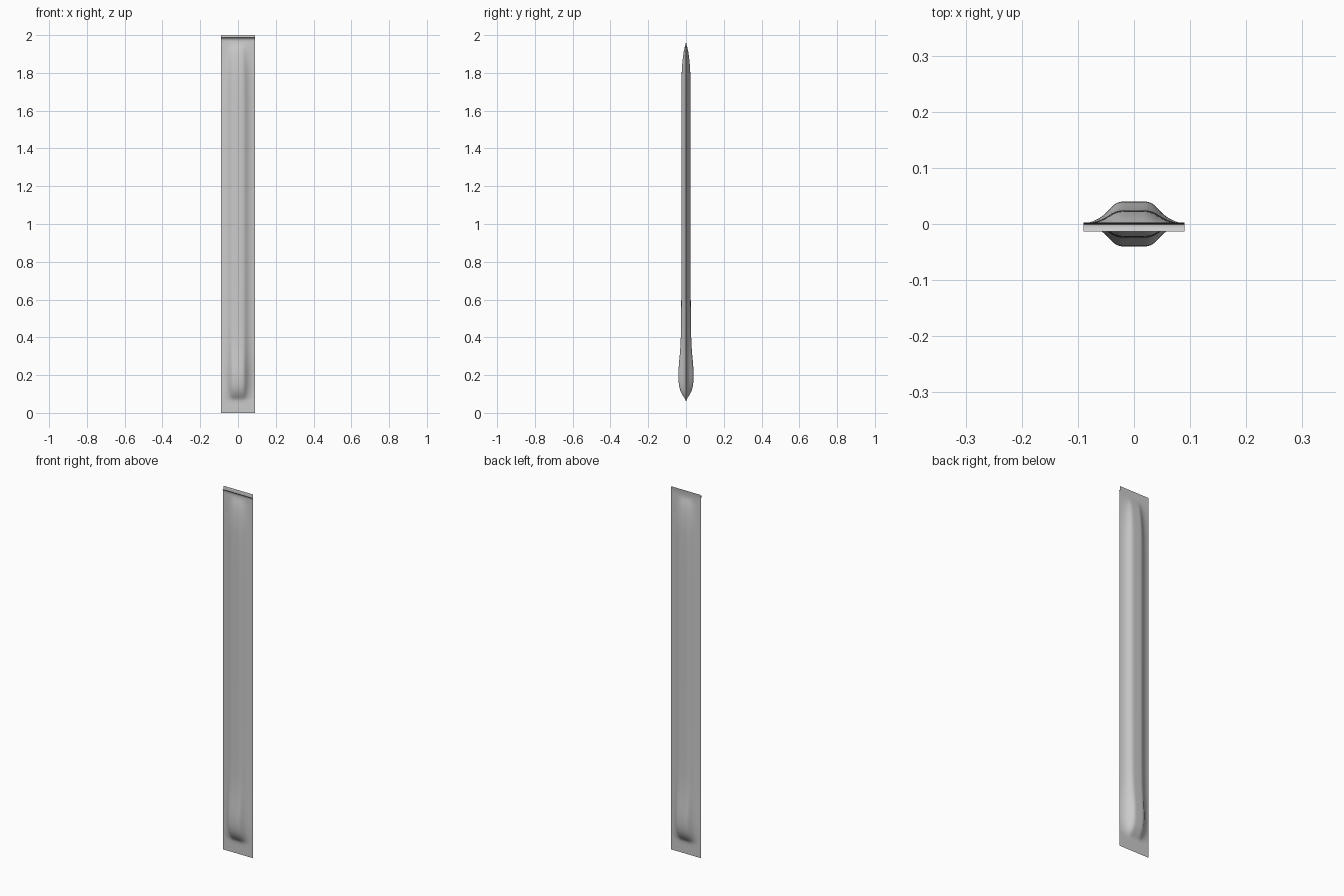
import bpy

if "Cube" in bpy.data.objects:
    bpy.data.objects.remove(bpy.data.objects["Cube"])

# Half cross-section of the pouch: (x, fraction of depth)
SECTION = [(0.0, 1.0), (0.014, 1.0), (0.027, 0.99), (0.038, 0.82),
           (0.050, 0.46), (0.063, 0.22), (0.078, 0.06), (0.090, 0.0)]
# Stations up the pouch: (z, depth, width of the bulge)
STATIONS = [(0.0, 0, .8), (0.04, 0, .8), (0.07, 0, .8), (0.085, 0.012, .85),
            (0.115, 0.031, .93), (0.16, 0.040, 1), (0.22, 0.0405, 1),
            (0.28, 0.035, 1), (0.36, 0.028, 1), (0.46, 0.0255, 1),
            (0.60, 0.0245, 1), (1.0, 0.0240, 1), (1.4, 0.0240, 1),
            (1.7, 0.0240, 1), (1.80, 0.0232, .97), (1.87, 0.018, .9),
            (1.92, 0.011, .82), (1.95, 0.002, .75), (1.965, 0, .75)]
# Top ends as (y, z): the front film peels forward, the back film stands up
FRONT_LIP = [(-0.0005, 1.973), (-0.003, 1.980), (-0.008, 1.985), (-0.0135, 1.988)]
BACK_TAB = [(0.0005, 1.975), (0.001, 1.985), (0.003, 2.0)]
GAP = 0.0004
HALF_W = 0.09


def film_row(z, depth, width, side):
    """One row of points across a film."""
    half = [(x * (width + (1 - width) * (x / HALF_W) ** 3),
             side * (GAP + depth * f)) for x, f in SECTION]
    row = [(-x, y, z) for x, y in reversed(half[1:])]
    return row + [(x, y, z) for x, y in half]


def make_film(name, side, end):
    rows = [film_row(z, d, w, side) for z, d, w in STATIONS]
    rows += [[(x, y, z) for x, _, _ in rows[-1]] for y, z in end]
    n = len(rows[0])
    faces = []
    for r in range(len(rows) - 1):
        for c in range(n - 1):
            a, b = r * n + c, (r + 1) * n + c
            quad = (a, a + 1, b + 1, b)
            faces.append(quad if side < 0 else quad[::-1])
    mesh = bpy.data.meshes.new(name)
    mesh.from_pydata([p for row in rows for p in row], [], faces)
    obj = bpy.data.objects.new(name, mesh)
    bpy.context.collection.objects.link(obj)
    mesh.polygons.foreach_set("use_smooth", [True] * len(mesh.polygons))
    sub = obj.modifiers.new("smooth", 'SUBSURF')
    sub.levels = sub.render_levels = 2
    sub.boundary_smooth = 'PRESERVE_CORNERS'
    return obj


# Front and back films of the stick sachet
make_film("front_film", -1, FRONT_LIP)
make_film("back_film", 1, BACK_TAB)
